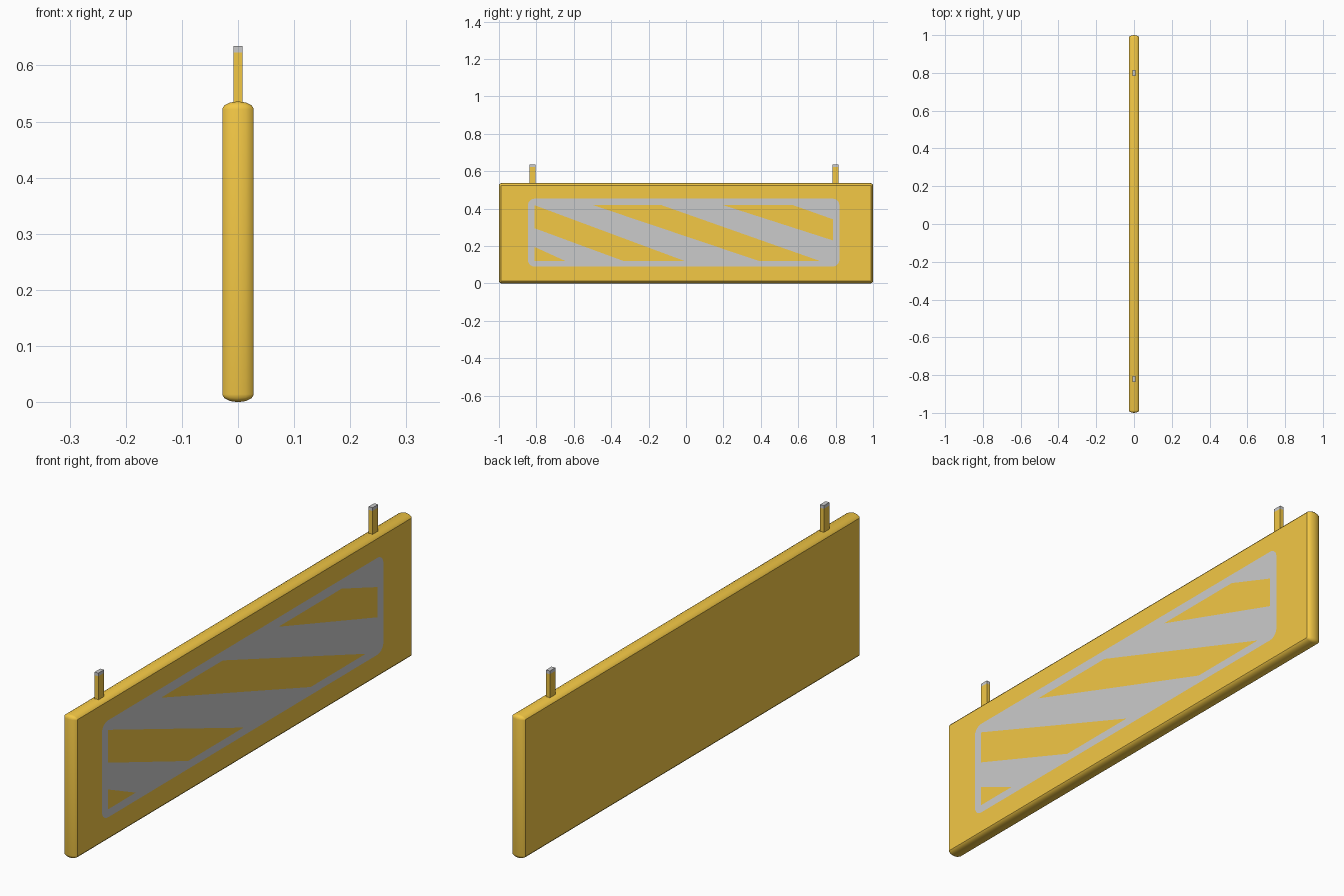
import bpy, bmesh, math
from mathutils import Matrix

if "Cube" in bpy.data.objects:
    bpy.data.objects.remove(bpy.data.objects["Cube"])

orange = bpy.data.materials.new("orange_paint")
orange.diffuse_color = (0.9, 0.577, 0.06, 1)
orange.use_nodes = True
orange.node_tree.nodes["Principled BSDF"].inputs["Base Color"].default_value = orange.diffuse_color

HALF_T, HALF_L, TOP = 0.0275, 1.0, 0.536


def rounded_rect(y0, y1, z0, z1, r, n):
    pts = []
    for k, (cy, cz) in enumerate([(y1 - r, z1 - r), (y0 + r, z1 - r),
                                  (y0 + r, z0 + r), (y1 - r, z0 + r)]):
        for i in range(n + 1):
            a = math.pi / 2 * (k + i / n)
            pts.append((cy + r * math.cos(a), cz + r * math.sin(a)))
    return pts


def finish(bm, name, mat=None):
    bmesh.ops.recalc_face_normals(bm, faces=bm.faces)
    me = bpy.data.meshes.new(name)
    bm.to_mesh(me)
    bm.free()
    ob = bpy.data.objects.new(name, me)
    bpy.context.collection.objects.link(ob)
    if mat:
        me.materials.append(mat)
    return ob


def box(name, y, z0, z1, mat=None):
    bm = bmesh.new()
    bmesh.ops.create_cube(bm, size=1, matrix=Matrix.Translation((0, y, (z0 + z1) / 2))
                          @ Matrix.Diagonal((0.016, 0.033, z1 - z0, 1)))
    return finish(bm, name, mat)


# Board: rounded rectangle rings stacked through the thickness, domed rim
bm = bmesh.new()
rings = []
for x, inset in [(-HALF_T, 0.012), (-0.024, 0.007), (-0.014, 0.002), (0, 0),
                 (0.014, 0.002), (0.024, 0.007), (HALF_T, 0.012)]:
    outline = rounded_rect(-HALF_L + inset, HALF_L - inset, inset, TOP - inset,
                           0.014 - inset, 3)
    rings.append([bm.verts.new((x, y, z)) for y, z in outline])
for a, b in zip(rings, rings[1:]):
    for i in range(len(a)):
        j = (i + 1) % len(a)
        bm.faces.new((a[i], a[j], b[j], b[i]))
bm.faces.new(rings[0])
bm.faces.new(rings[-1])
board = finish(bm, "board", orange)
bpy.context.view_layer.objects.active = board
board.select_set(True)
bpy.ops.object.shade_smooth_by_angle(angle=math.radians(30))
board.select_set(False)

# Hanging pegs with bare tips
for side, y in (("left", -0.82), ("right", 0.80)):
    box(side + "_peg", y, 0.525, 0.623, orange)
    box(side + "_peg_tip", y, 0.623, 0.635)

# Reflective sheet: filled outline with slanted stripe openings
openings = [
    [(-0.81, 0.195), (-0.645, 0.12), (-0.81, 0.12)],
    [(-0.81, 0.418), (-0.008, 0.12), (-0.335, 0.12), (-0.81, 0.295)],
    [(-0.495, 0.418), (-0.13, 0.418), (0.715, 0.12), (0.39, 0.12)],
    [(0.20, 0.418), (0.573, 0.418), (0.785, 0.343), (0.785, 0.23)],
]
cu = bpy.data.curves.new("striped_sheet", "CURVE")
cu.dimensions = "2D"
cu.fill_mode = "BOTH"
for pts in [rounded_rect(-0.845, 0.82, 0.09, 0.453, 0.035, 5)] + openings:
    sp = cu.splines.new("POLY")
    sp.points.add(len(pts) - 1)
    for p, (y, z) in zip(sp.points, pts):
        p.co = (y, z, 0, 1)
    sp.use_cyclic_u = True
sheet = bpy.data.objects.new("striped_sheet", cu)
bpy.context.collection.objects.link(sheet)
sheet.matrix_world = Matrix(((0, 0, 1, HALF_T + 0.0006), (1, 0, 0, 0),
                             (0, 1, 0, 0), (0, 0, 0, 1)))
sheet.select_set(True)
bpy.context.view_layer.objects.active = sheet
bpy.ops.object.convert(target="MESH")
